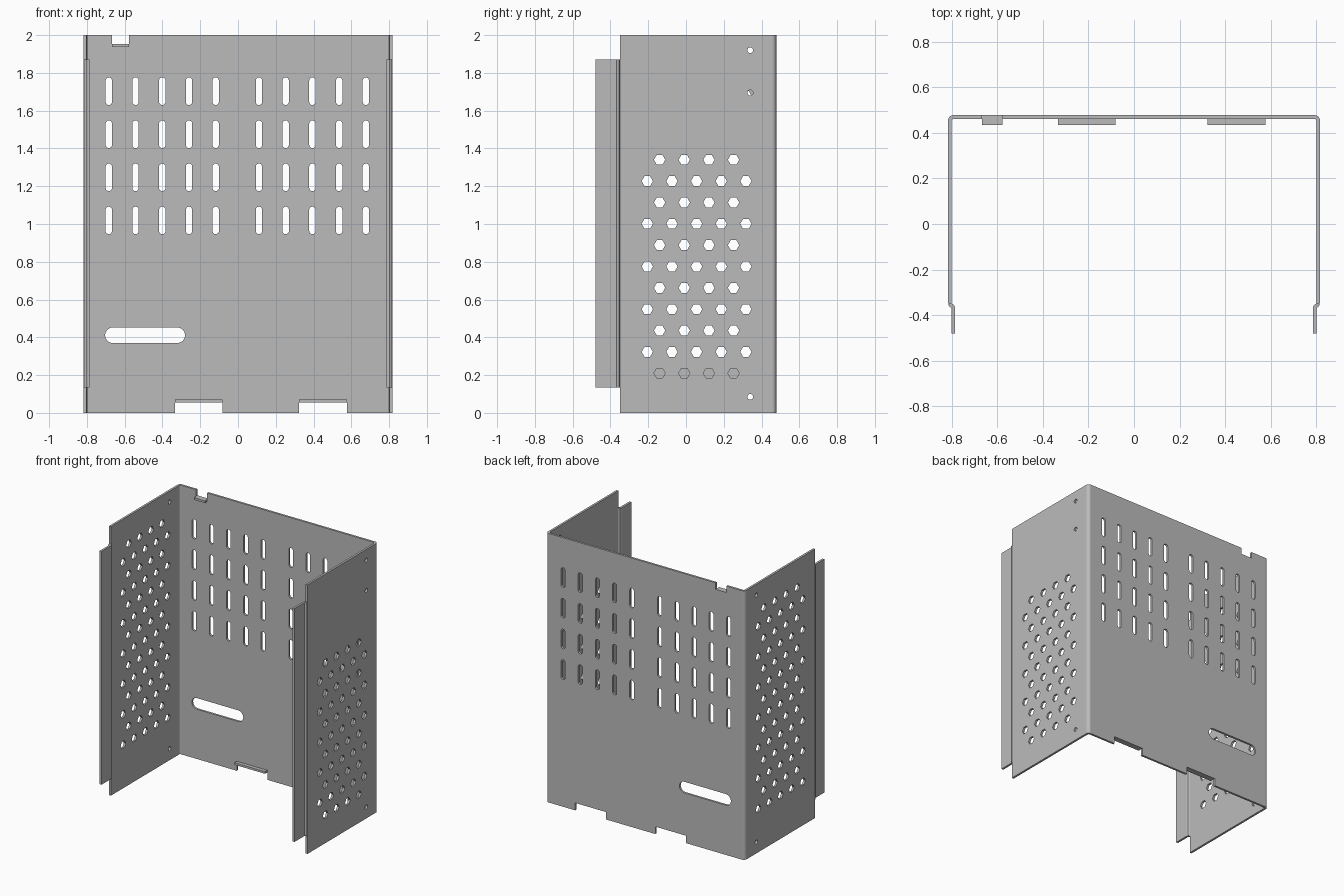
import bpy, bmesh
from math import sin, cos, pi
from mathutils import Vector

if "Cube" in bpy.data.objects:
    bpy.data.objects.remove(bpy.data.objects["Cube"])

T = 0.016            # sheet thickness
SIDE, BACK = 0.809, 0.470   # mid-lines of side walls and back panel
LIP = -0.35          # front edge of the side walls

steel = bpy.data.materials.new("grey steel")
steel.use_nodes = True
GREY = (0.5, 0.5, 0.5, 1)
steel.diffuse_color = GREY
steel.node_tree.nodes["Principled BSDF"].inputs["Base Color"].default_value = GREY


def make_object(name, bm):
    bmesh.ops.recalc_face_normals(bm, faces=bm.faces)
    mesh = bpy.data.meshes.new(name)
    bm.to_mesh(mesh)
    bm.free()
    mesh.materials.append(steel)
    obj = bpy.data.objects.new(name, mesh)
    bpy.context.collection.objects.link(obj)
    return obj


def prism(bm, points, depth):
    """Extrude an outline along a vector."""
    face = bm.faces.new([bm.verts.new(p) for p in points])
    out = bmesh.ops.extrude_face_region(bm, geom=[face], use_keep_orig=True)
    moved = [v for v in out["geom"] if isinstance(v, bmesh.types.BMVert)]
    bmesh.ops.translate(bm, verts=moved, vec=depth)


def box(bm, x0, x1, y0, y1, z0, z1):
    prism(bm, [(x0, y0, z0), (x1, y0, z0), (x1, y1, z0), (x0, y1, z0)], (0, 0, z1 - z0))


def bent_sheet(name, path, z0, z1):
    """Thicken a plan-view path into a sheet standing from z0 to z1."""
    path = [Vector(p) for p in path]
    bm = bmesh.new()
    rows = []
    for i, p in enumerate(path):
        a = (p - path[i - 1]).normalized() if i else None
        b = (path[i + 1] - p).normalized() if i < len(path) - 1 else None
        a, b = a or b, b or a
        na, nb = Vector((-a.y, a.x)), Vector((-b.y, b.x))
        n = (na + nb).normalized()
        n *= T / 2 / n.dot(na)
        rows.append([bm.verts.new((q.x, q.y, z0)) for q in (p + n, p - n)])
    for (a, b), (c, d) in zip(rows, rows[1:]):
        bm.faces.new((a, b, d, c))
    out = bmesh.ops.extrude_face_region(bm, geom=bm.faces[:], use_keep_orig=True)
    moved = [v for v in out["geom"] if isinstance(v, bmesh.types.BMVert)]
    bmesh.ops.translate(bm, verts=moved, vec=(0, 0, z1 - z0))
    return make_object(name, bm)


def slot(bm, x, z, width, height, steps=8):
    """Round-ended opening through the back panel."""
    r = min(width, height) / 2
    dx, dz = width / 2 - r, height / 2 - r
    start = 0 if dz > dx else -pi / 2
    points = []
    for side in (1, -1):
        for k in range(steps + 1):
            a = start + pi * k / steps + (0 if side > 0 else pi)
            points.append((x + side * dx + r * cos(a), BACK - 0.03, z + side * dz + r * sin(a)))
    prism(bm, points, (0, 0.06, 0))


def wall_hole(bm, side, y, z, r, sides):
    """Round or hexagonal opening through one side wall."""
    points = [(side * SIDE - 0.03, y + r * cos(2 * pi * k / sides), z + r * sin(2 * pi * k / sides))
              for k in range(sides)]
    prism(bm, points, (0.06, 0, 0))


# Main U-shaped sheet with rounded bends
R = 0.016
bend = [(SIDE - R + R * cos(k * pi / 12), BACK - R + R * sin(k * pi / 12)) for k in range(7)]
half = [(SIDE, LIP)] + bend
shell = bent_sheet("main_sheet", half + [(-x, y) for x, y in reversed(half)], 0, 2)

# Openings, gathered in one cutter
cut = bmesh.new()

# Vent slots in two groups of five columns
for first in (-0.684, 0.111):
    for col in range(5):
        for row in range(4):
            slot(cut, first + col * 0.1415, 1.019 + row * 0.228, 0.034, 0.146)

# Long cable slot
slot(cut, -0.492, 0.411, 0.424, 0.083)

# Hexagonal vents: staggered rows of four and five
for side, rows in ((1, range(0, 11)), (-1, range(1, 15))):
    for row in rows:
        count = 5 if row % 2 else 4
        for k in range(count):
            y = 0.056 + (k - (count - 1) / 2) * 0.1305
            wall_hole(cut, side, y, 0.21 + row * 0.113, 0.03, 6)

# Small screw holes
for side, heights in ((1, (0.085, 1.695, 1.92)), (-1, (0.085, 1.92))):
    for z in heights:
        wall_hole(cut, side, 0.34, z, 0.015, 16)

# Edge notches, each with a tab folded inward
NOTCHES = (("top_tab", -0.667, -0.577, 1.952, 2.1, 1.936),
           ("bottom_right_tab", -0.333, -0.082, -0.1, 0.055, 0.055),
           ("bottom_left_tab", 0.323, 0.577, -0.1, 0.055, 0.055))
for name, x0, x1, z0, z1, tab_z in NOTCHES:
    box(cut, x0, x1, BACK - 0.03, BACK + 0.03, z0, z1)
    tab = bmesh.new()
    box(tab, x0, x1, 0.435, BACK - T / 2, tab_z, tab_z + T)
    make_object(name, tab)

cutter = make_object("cutter", cut)
cutter.hide_render = True
mod = shell.modifiers.new("openings", 'BOOLEAN')
mod.operation = 'DIFFERENCE'
mod.solver = 'EXACT'
mod.object = cutter
bpy.context.view_layer.objects.active = shell
bpy.ops.object.modifier_apply(modifier=mod.name)
bpy.data.objects.remove(cutter)

# Front flanges, stepped inward from the side walls
step = [(SIDE, LIP), (0.806, -0.356), (0.797, -0.361), (0.794, -0.368), (0.794, -0.48)]
for name, side in (("left_flange", 1), ("right_flange", -1)):
    bent_sheet(name, [(side * x, y) for x, y in step], 0.135, 1.87)
